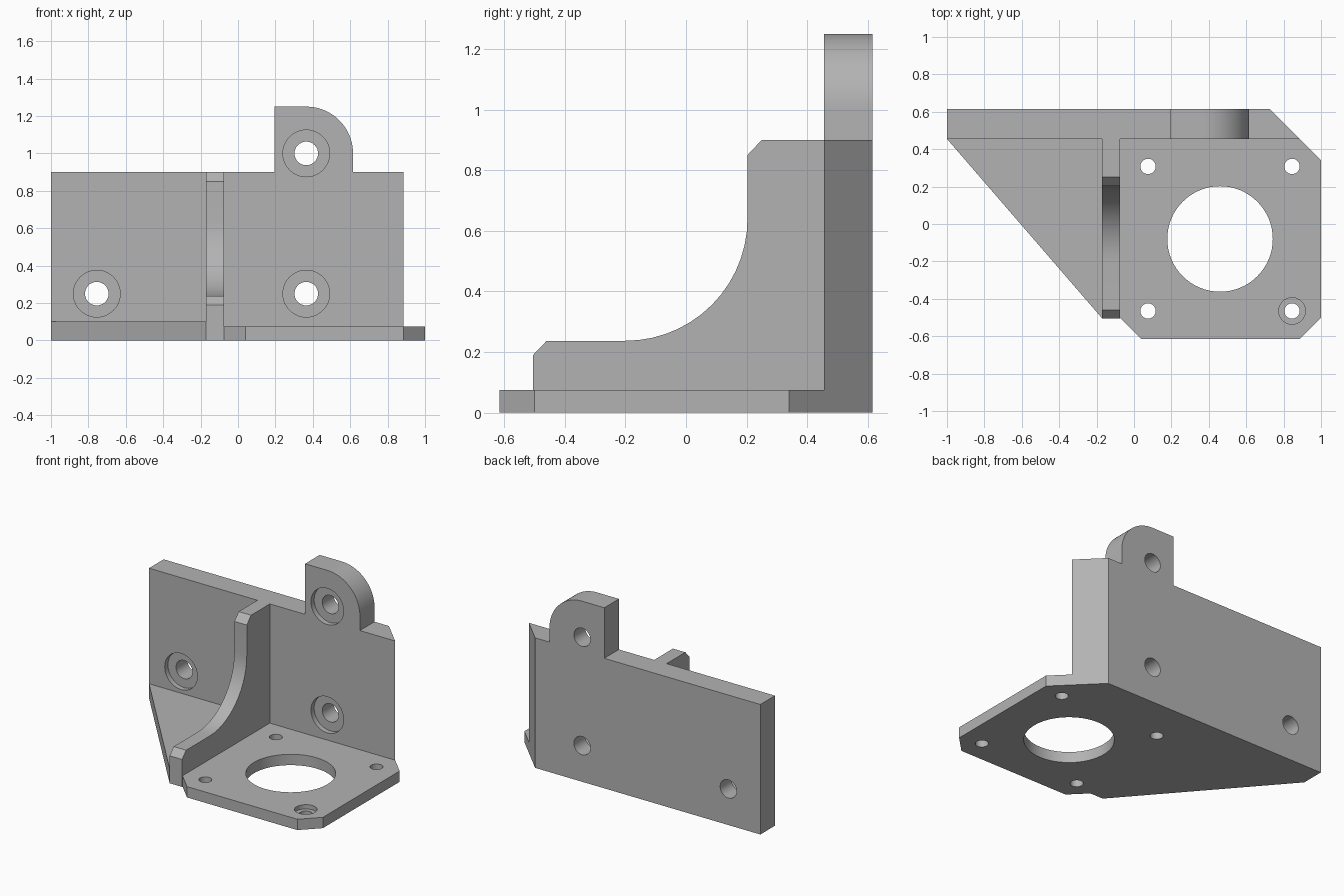
import bpy
import bmesh
from math import sin, cos, pi, radians

cube = bpy.data.objects.get("Cube")
if cube:
    bpy.data.objects.remove(cube)

grey = bpy.data.materials.new("plain_grey")
grey.use_nodes = True
colour = (0.45, 0.45, 0.45, 1)
grey.diffuse_color = colour
grey.node_tree.nodes["Principled BSDF"].inputs["Base Color"].default_value = colour


def prism(name, points, axis, low, high):
    """Extrude a 2D outline along x, y or z between two levels."""
    place = {"x": lambda a, b, t: (t, a, b),
             "y": lambda a, b, t: (a, t, b),
             "z": lambda a, b, t: (a, b, t)}[axis]
    bm = bmesh.new()
    bottom = bm.faces.new([bm.verts.new(place(a, b, low)) for a, b in points])
    moved = bmesh.ops.extrude_face_region(bm, geom=[bottom])["geom"]
    verts = [v for v in moved if isinstance(v, bmesh.types.BMVert)]
    bmesh.ops.translate(bm, verts=verts, vec=place(0, 0, high - low))
    bmesh.ops.recalc_face_normals(bm, faces=bm.faces)
    mesh = bpy.data.meshes.new(name)
    bm.to_mesh(mesh)
    bm.free()
    mesh.materials.append(grey)
    obj = bpy.data.objects.new(name, mesh)
    bpy.context.collection.objects.link(obj)
    return obj


def arc(cx, cy, r, start, end, n):
    angles = [radians(start + (end - start) * i / n) for i in range(n + 1)]
    return [(cx + r * cos(a), cy + r * sin(a)) for a in angles]


def circle(cx, cy, r, n=48):
    return arc(cx, cy, r, 0, 360, n)[:-1]


def combine(target, other, operation):
    """Apply one exact boolean and remove the helper."""
    mod = target.modifiers.new("boolean", "BOOLEAN")
    mod.operation, mod.object, mod.solver = operation, other, "EXACT"
    bpy.context.view_layer.objects.active = target
    bpy.ops.object.modifier_apply(modifier=mod.name)
    bpy.data.objects.remove(other)


FRONT, BACK, TOP = 0.455, 0.615, 0.9
BASE_TOP = 0.075
RIB_L, RIB_R, MID = -0.17, -0.075, -0.12

# Back wall with one bevelled end
bracket = prism("mounting_bracket",
                [(-1, FRONT), (0.885, FRONT), (0.725, BACK), (-1, BACK)], "z", 0, TOP)

# Rounded lug rising from the wall
lug = prism("lug", [(0.195, 0.7), (0.615, 0.7)] + arc(0.365, 1.0, 0.25, 0, 90, 20)
            + [(0.195, 1.25)], "y", FRONT, BACK)

# Curved stiffening rib
rib = prism("rib", [(0.5, 0), (-0.505, 0), (-0.505, 0.19), (-0.46, 0.237)]
            + arc(-0.2, 0.64, 0.403, -90, 0, 14)
            + [(0.203, 0.85), (0.25, TOP), (0.5, TOP)], "x", RIB_L, RIB_R)

# Motor plate with clipped corners
plate = prism("motor_plate", [(MID, 0.5), (0.84, 0.5), (1, 0.34), (1, -0.5), (0.885, -0.615),
                              (0.04, -0.615), (RIB_R, -0.5), (MID, -0.5)], "z", 0, BASE_TOP)

# Triangular gusset on the other side of the rib
gusset = prism("gusset", [(-1, FRONT), (-1, 0.5), (MID, 0.5), (MID, -0.505),
                          (RIB_L, -0.505)], "z", 0, 0.1)

for part in (lug, rib, plate, gusset):
    combine(bracket, part, "UNION")

# Wall screw holes with counterbores
for x, z in ((0.365, 1.0), (0.365, 0.25), (-0.755, 0.25)):
    combine(bracket, prism("bore", circle(x, z, 0.063), "y", 0.3, 0.8), "DIFFERENCE")
    combine(bracket, prism("sink", circle(x, z, 0.125), "y", 0.3, FRONT + 0.035), "DIFFERENCE")

# Motor opening, four screw holes and one counterbore
combine(bracket, prism("opening", circle(0.46, -0.08, 0.282, 64), "z", -0.1, 0.2), "DIFFERENCE")
for x in (0.075, 0.845):
    for y in (0.308, -0.465):
        combine(bracket, prism("bore", circle(x, y, 0.041, 32), "z", -0.1, 0.2), "DIFFERENCE")
combine(bracket, prism("sink", circle(0.845, -0.465, 0.071), "z", BASE_TOP - 0.03, 0.2),
        "DIFFERENCE")

# Smooth curved walls, sharp edges elsewhere
bpy.ops.object.select_all(action="DESELECT")
bracket.select_set(True)
bpy.context.view_layer.objects.active = bracket
bpy.ops.object.shade_smooth_by_angle(angle=radians(25))
